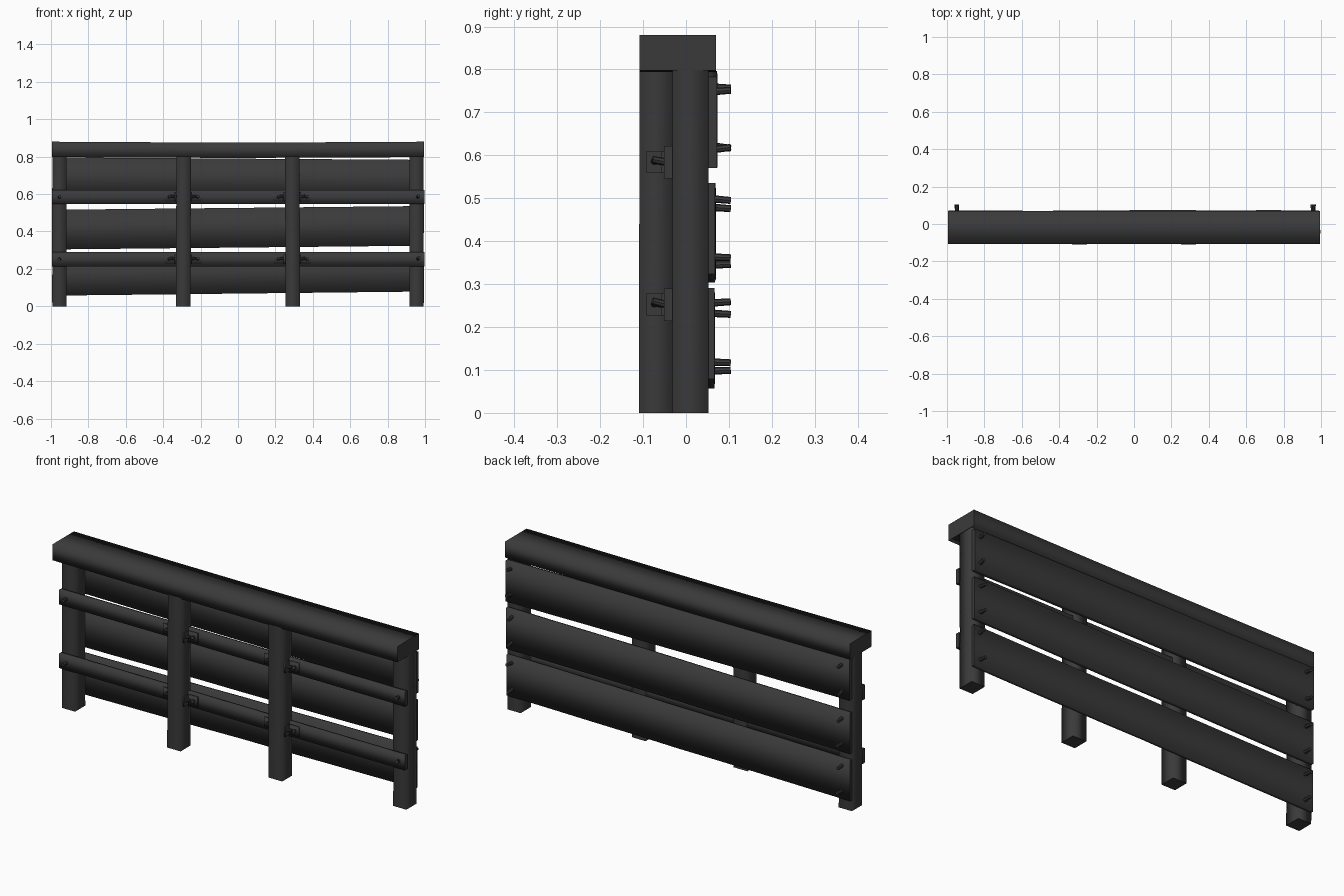
import bpy, bmesh, math, random
from mathutils import Vector

random.seed(4)
if "Cube" in bpy.data.objects:
    bpy.data.objects.remove(bpy.data.objects["Cube"], do_unlink=True)


def material(name, value):
    m = bpy.data.materials.new(name)
    m.use_nodes = True
    colour = (value, value, value, 1)
    m.diffuse_color = colour
    bsdf = m.node_tree.nodes["Principled BSDF"]
    bsdf.inputs["Base Color"].default_value = colour
    bsdf.inputs["Roughness"].default_value = 0.8
    return m


charcoal = material("charcoal grey", 0.042)


def finish(name, bm):
    bmesh.ops.recalc_face_normals(bm, faces=bm.faces)
    mesh = bpy.data.meshes.new(name)
    bm.to_mesh(mesh)
    bm.free()
    mesh.materials.append(charcoal)
    ob = bpy.data.objects.new(name, mesh)
    bpy.context.collection.objects.link(ob)
    return ob


def timber(name, start, end, across, up, steps=8, warp=0.0, sag=0.0):
    """Rectangular timber between two points, slightly warped, soft sides and crisp ends."""
    bm = bmesh.new()
    a, b = Vector(start), Vector(end)
    across, up = Vector(across) / 2, Vector(up) / 2
    rings = []
    for i in range(steps + 1):
        t = i / steps
        c = a.lerp(b, t) - Vector((0, 0, sag * math.sin(math.pi * t)))
        if 0 < i < steps:
            c += across.normalized() * random.uniform(-warp, warp)
        rings.append([bm.verts.new(c + s * across + u * up)
                      for s, u in ((-1, -1), (1, -1), (1, 1), (-1, 1))])
    for r, q in zip(rings, rings[1:]):
        for k in range(4):
            bm.faces.new((r[k], r[k - 1], q[k - 1], q[k])).smooth = True
    for ring in (rings[0], rings[-1]):
        cap = bm.faces.new(ring)
        for e in cap.edges:
            e.smooth = False
    return finish(name, bm)


def block(name, x, y, z):
    """Thin plate from its extents."""
    return timber(name, (x[0], sum(y) / 2, sum(z) / 2), (x[1], sum(y) / 2, sum(z) / 2),
                  (0, y[1] - y[0], 0), (0, 0, z[1] - z[0]), steps=1)


def bolt(name, base, tip, radius=0.009):
    """Slightly crooked round peg."""
    bm = bmesh.new()
    a, d = Vector(base), Vector(tip) - Vector(base)
    bmesh.ops.create_cone(bm, cap_ends=True, segments=8, radius1=radius,
                          radius2=radius * 0.9, depth=d.length)
    bm.transform(d.to_track_quat("Z", "Y").to_matrix().to_4x4())
    bmesh.ops.translate(bm, verts=bm.verts, vec=a + d / 2)
    return finish(name, bm)


# Top beam
timber("top_beam", (-0.995, -0.019, 0.839), (0.995, -0.019, 0.839),
       (0, 0.178, 0), (0, 0, 0.082), steps=10, sag=0.004)

# Posts: ends stand behind the rails, inner ones in front
for side, sx in (("right", -1), ("left", 1)):
    timber(side + "_end_post", (0.955 * sx, 0.01, 0), (0.955 * sx, 0.01, 0.80),
           (0.076, 0, 0), (0, 0.084, 0), warp=0.001)
    timber(side + "_inner_post", (0.293 * sx, -0.07, 0), (0.29 * sx, -0.068, 0.80),
           (0.078, 0, 0), (0, 0.08, 0), warp=0.001)

# Front rails
rails = (("lower", 0.252), ("upper", 0.584))
for level, z in rails:
    timber(level + "_rail", (-0.995, -0.041, z), (0.998, -0.041, z),
           (0, 0.02, 0), (0, 0, 0.076), warp=0.001)

# Back planks: name, centre height at each end, thickness
planks = (("bottom", 0.163, 0.185, 0.016),
          ("middle", 0.410, 0.430, 0.018),
          ("top", 0.690, 0.677, 0.022))
for level, zr, zl, thick in planks:
    y = 0.05 + thick / 2
    timber(level + "_plank", (-0.993, y, zr), (0.99, y, zl),
           (0, thick, 0), (0, 0, 0.212), warp=0.002)
    # Two pegs at each plank end
    for side, x, z in (("right", -0.945, zr), ("left", 0.957, zl)):
        for dz in (-0.066, 0.07):
            tilt = random.uniform(-0.008, 0.008)
            bolt(f"{level}_{side}_plank_peg", (x, 0.045, z + dz),
                 (x + tilt, 0.104, z + dz + tilt))

# Rail pegs, and angle brackets on both sides of the inner posts
for level, z in rails:
    for x in (-0.955, 0.96):
        tilt = random.uniform(-0.01, 0.01)
        bolt(level + "_rail_peg", (x, -0.045, z), (x + tilt, -0.078, z + tilt))
    for px in (-0.293, 0.291):
        for s in (-1, 1):
            edge, far = px + s * 0.038, px + s * 0.1
            ext = (z - 0.025, z + 0.026)
            block("bracket_rail_plate", sorted((edge, far)), (-0.058, -0.05), ext)
            block("bracket_post_plate", sorted((edge, edge + s * 0.009)),
                  (-0.092, -0.05), ext)
            mid = px + s * 0.076
            bolt("bracket_rail_peg", (mid, -0.05, z), (mid + 0.004, -0.072, z + 0.004))
            bolt("bracket_post_peg", (edge, -0.075, z),
                 (edge + s * 0.03, -0.072, z + 0.006), 0.008)
